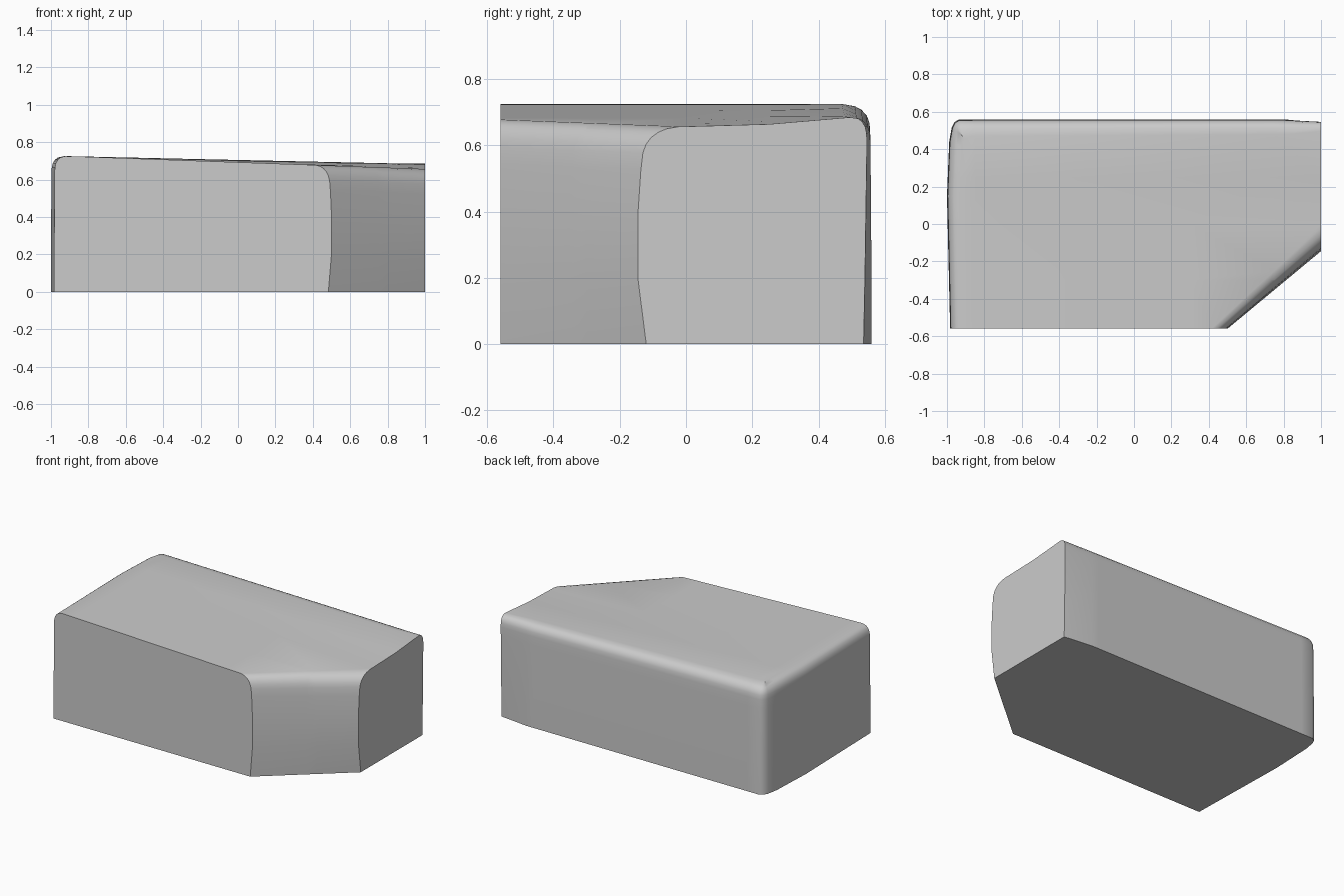
import bpy, bmesh, math
from mathutils import Vector

cube = bpy.data.objects.get("Cube")
if cube:
    bpy.data.objects.remove(cube, do_unlink=True)

grey = bpy.data.materials.new("plain grey")
grey.use_nodes = True
colour = (0.6, 0.6, 0.6, 1)
grey.diffuse_color = colour
grey.node_tree.nodes["Principled BSDF"].inputs["Base Color"].default_value = colour

# Plan outline: position, direction the corner slides as the edge rounds over
soft = [  # rounded back and left sides
    ((1, .55), (0, -.6)), ((.8, .56), (0, -.9)), ((-.935, .56), (.3, -1)),
    ((-.96, .545), (.5, -.9)), ((-.975, .515), (.8, -.6)),
    ((-.988, .44), (.75, -.3)), ((-1, .15), (.75, 0)), ((-.983, -.56), (.65, 0))]
cut = [((.5, -.56), (-.85, 0)), ((1, -.145), (0, 1.25))]  # cut corner

# Height fraction, inset of cut corner, inset of soft sides
levels = [(0, .02, 0), (.3, 0, 0), (.6, 0, .002), (.8, .007, .003),
          (.88, .012, .004), (.92, .02, .006), (.95, .032, .014),
          (.975, .05, .03), (.99, .07, .05), (1, .1, .09)]


def roof_height(x, y):
    slope = .036 - .06 * max(0, y) ** 2
    return .725 - slope * max(0, x + .9)


# Stack outline rings and bridge them
bm = bmesh.new()
rings = []
for h, cut_inset, soft_inset in levels:
    ring = []
    for side, inset in ((cut, cut_inset), (soft, soft_inset)):
        for pos, slide in side:
            p = Vector(pos) + Vector(slide) * inset
            if pos == soft[0][0]:
                p.y -= .014 * (1 - h)
            ring.append(bm.verts.new((p.x, p.y, h)))
    rings.append(ring)
for low, high in zip(rings, rings[1:]):
    for i in range(len(low)):
        j = (i + 1) % len(low)
        bm.faces.new((low[i], low[j], high[j], high[i]))
bm.faces.new(rings[-1])
bm.faces.new(rings[0][::-1])

# Divide the block so that the roof can warp gently
for axis, places in ((0, (-.85, -.3, .3, .75)), (1, (-.3, 0, .25))):
    for place in places:
        co, no = Vector((0, 0, 0)), Vector((0, 0, 0))
        co[axis], no[axis] = place, 1
        bmesh.ops.bisect_plane(bm, geom=bm.verts[:] + bm.edges[:] + bm.faces[:],
                               plane_co=co, plane_no=no, dist=.0001)
for v in bm.verts:
    v.co.z *= roof_height(v.co.x, v.co.y)
bmesh.ops.recalc_face_normals(bm, faces=bm.faces[:])

mesh = bpy.data.meshes.new("rounded_block")
bm.to_mesh(mesh)
bm.free()
mesh.materials.append(grey)
block = bpy.data.objects.new("rounded_block", mesh)
bpy.context.collection.objects.link(block)
bpy.ops.object.select_all(action='DESELECT')
block.select_set(True)
bpy.context.view_layer.objects.active = block
bpy.ops.object.shade_smooth_by_angle(angle=math.radians(38))
